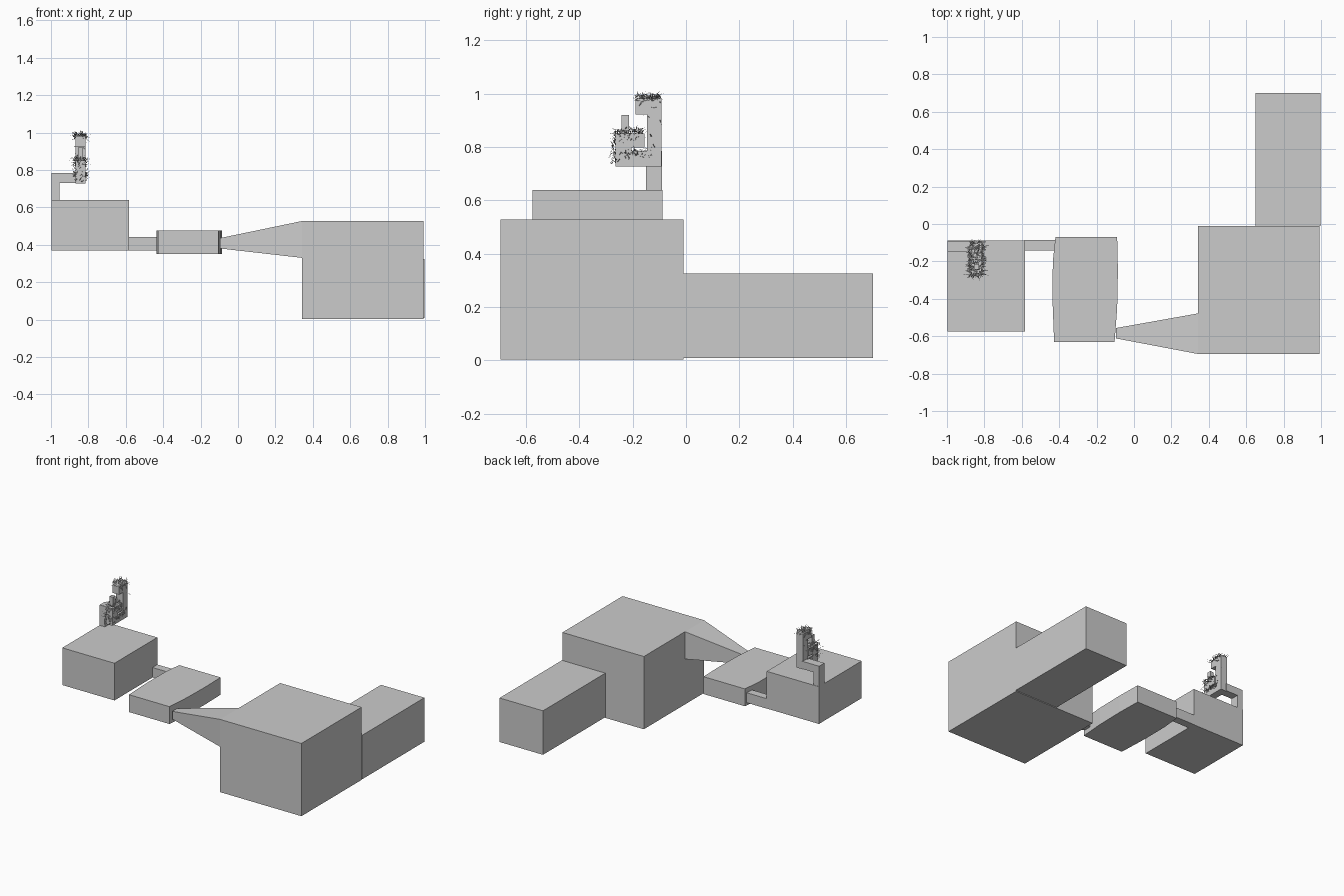
import bpy, bmesh, math, random
from mathutils import Vector

if "Cube" in bpy.data.objects:
    bpy.data.objects.remove(bpy.data.objects["Cube"])

random.seed(4)


def make(name, bm):
    bmesh.ops.recalc_face_normals(bm, faces=bm.faces)
    me = bpy.data.meshes.new(name)
    bm.to_mesh(me)
    bm.free()
    ob = bpy.data.objects.new(name, me)
    bpy.context.collection.objects.link(ob)
    return ob


def loft(name, rings):
    """Closed solid through a list of equal-length point loops."""
    bm = bmesh.new()
    loops = [[bm.verts.new(p) for p in r] for r in rings]
    n = len(loops[0])
    for a, b in zip(loops, loops[1:]):
        for i in range(n):
            j = (i + 1) % n
            bm.faces.new((a[i], a[j], b[j], b[i]))
    bm.faces.new(loops[0])
    bm.faces.new(loops[-1])
    return make(name, bm)


def rect_x(x, y, z):
    return [(x, y[0], z[0]), (x, y[1], z[0]), (x, y[1], z[1]), (x, y[0], z[1])]


def box(name, x, y, z):
    return loft(name, [rect_x(x[0], y, z), rect_x(x[1], y, z)])


# large rooms
box("main_hall", (0.343, 0.992), (-0.695, -0.01), (0.003, 0.527))
box("rear_hall", (0.65, 0.996), (-0.012, 0.70), (0.008, 0.325))

# funnel passage
loft("funnel_passage", [rect_x(0.343, (-0.695, -0.478), (0.33, 0.527)),
                        rect_x(-0.095, (-0.612, -0.556), (0.38, 0.436))])

# slightly bowed middle room
plan = [(-0.427, -0.632), (-0.104, -0.632), (-0.09, -0.45), (-0.086, -0.25),
        (-0.09, -0.07), (-0.42, -0.07), (-0.434, -0.2), (-0.436, -0.4)]
loft("middle_room", [[(x, y, z) for x, y in plan] for z in (0.35, 0.475)])

# link passage and left room
box("link_passage", (-0.585, -0.42), (-0.142, -0.086), (0.37, 0.442))
box("left_room", (-0.998, -0.582), (-0.575, -0.088), (0.37, 0.638))

# elbow shaft, extruded along y
elbow = [(-0.998, 0.637), (-0.955, 0.637), (-0.955, 0.73),
         (-0.86, 0.73), (-0.86, 0.785), (-0.998, 0.785)]
loft("elbow_shaft", [[(x, y, z) for x, z in elbow] for y in (-0.15, -0.09)])

# small tower
TX = (-0.868, -0.815)
box("tower_base", TX, (-0.265, -0.092), (0.727, 0.785))
box("tower_column", TX, (-0.147, -0.092), (0.785, 0.975))
box("tower_cap", TX, (-0.19, -0.092), (0.95, 0.982))
box("tower_hook", TX, (-0.19, -0.147), (0.922, 0.95))
box("tower_block", TX, (-0.265, -0.155), (0.797, 0.85))
box("tower_riser", TX, (-0.265, -0.205), (0.785, 0.797))
box("tower_stub", (-0.855, -0.828), (-0.242, -0.214), (0.85, 0.92))

# tufts of thin blades
def tuft(name, x, y, z, count):
    bm = bmesh.new()
    for _ in range(count):
        p = Vector((random.uniform(*x), random.uniform(*y), random.uniform(*z)))
        a = random.uniform(0, 2 * math.pi)
        d = Vector((math.cos(a), math.sin(a), random.uniform(-0.55, 0.75))).normalized()
        side = d.cross(Vector((0, 0, 1))).normalized() * 0.0025
        length = random.uniform(0.015, 0.042)
        bend = Vector((0, 0, random.uniform(-0.008, 0.008)))
        mid = p + d * length * 0.5 + bend
        v = [bm.verts.new(q) for q in (p - side, p + side, mid + side * 0.7,
                                       mid - side * 0.7, p + d * length)]
        bm.faces.new(v[:4])
        bm.faces.new((v[3], v[2], v[4]))
    make(name, bm)


GX = (-0.875, -0.81)
tuft("cap_foliage", GX, (-0.185, -0.097), (0.97, 0.992), 240)
tuft("block_foliage", GX, (-0.268, -0.16), (0.825, 0.868), 280)
tuft("base_foliage", GX, (-0.245, -0.13), (0.76, 0.785), 220)
tuft("front_foliage", GX, (-0.275, -0.258), (0.74, 0.81), 50)
tuft("column_foliage", (-0.875, -0.808), (-0.147, -0.095), (0.78, 0.95), 25)
